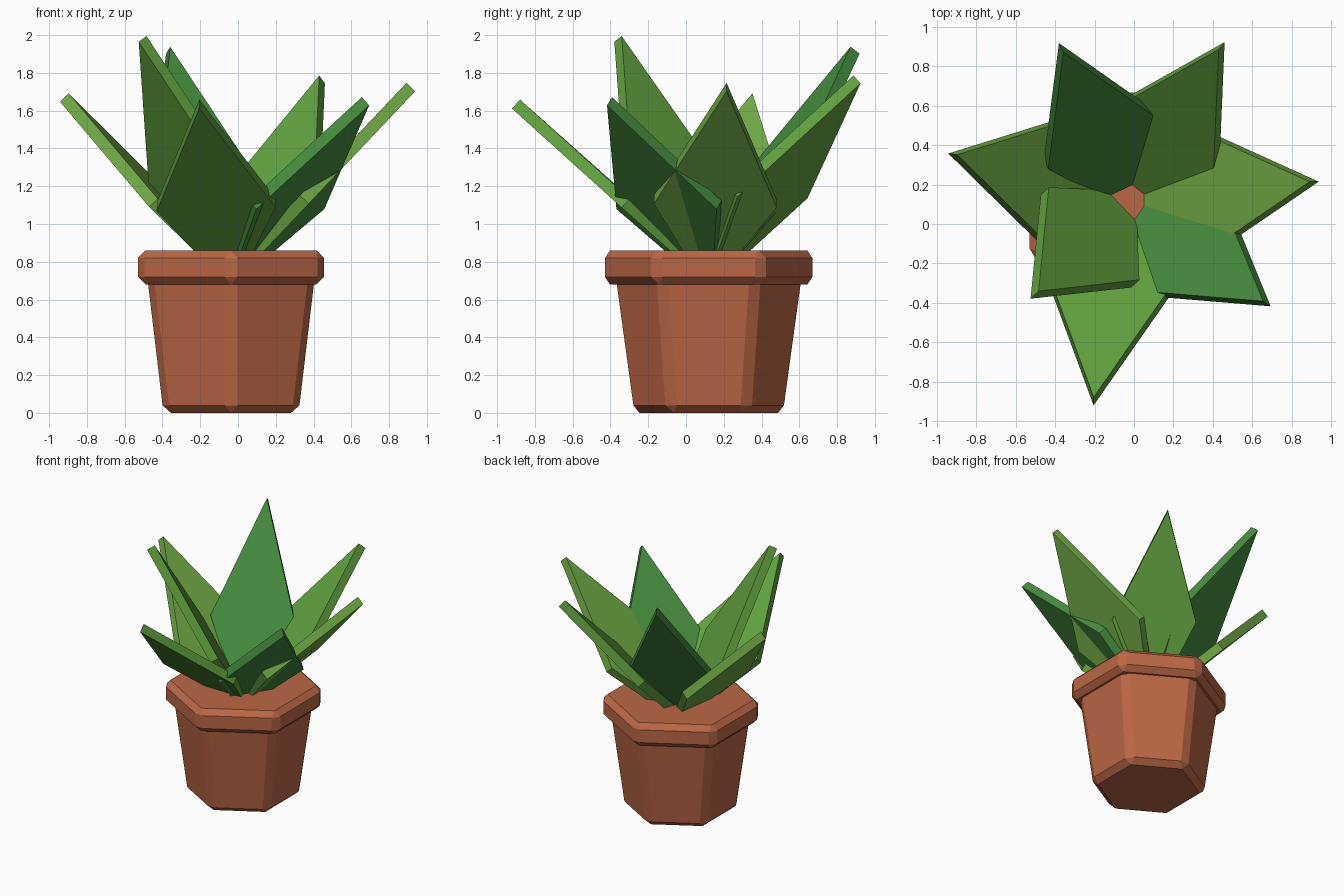
import bpy, bmesh
from math import sin, cos, tau
from mathutils import Vector

if "Cube" in bpy.data.objects:
    bpy.data.objects.remove(bpy.data.objects["Cube"])

CX, CY = -0.037, 0.12          # centre of the pot


def material(name, rgb):
    m = bpy.data.materials.new(name)
    m.diffuse_color = (*rgb, 1)
    m.use_nodes = True
    m.node_tree.nodes["Principled BSDF"].inputs["Base Color"].default_value = m.diffuse_color
    return m


def finish(name, bm, mat):
    bmesh.ops.recalc_face_normals(bm, faces=bm.faces[:])
    me = bpy.data.meshes.new(name)
    bm.to_mesh(me)
    bm.free()
    me.materials.append(mat)
    ob = bpy.data.objects.new(name, me)
    bpy.context.collection.objects.link(ob)
    return ob


def hex_block(name, r0, r1, z0, z1, mat):
    """Six-sided tapered block, corner towards the front, all edges chamfered."""
    bm = bmesh.new()
    rings = [[bm.verts.new((CX + r * sin(i * tau / 6), CY + r * cos(i * tau / 6), z))
              for i in range(6)] for r, z in ((r0, z0), (r1, z1))]
    low, top = rings
    bm.faces.new(low)
    bm.faces.new(top)
    for i in range(6):
        j = (i + 1) % 6
        bm.faces.new((low[i], low[j], top[j], top[i]))
    bmesh.ops.bevel(bm, geom=bm.edges[:], offset=0.04, offset_type='OFFSET',
                    segments=1, profile=0.5, affect='EDGES')
    return finish(name, bm, mat)


def leaf(name, tip, left, right, mat, thick=0.064):
    """Flat kite-shaped slab from the pot centre out to the tip."""
    base = Vector((CX, CY, 0.72))
    tip, left, right = Vector(tip), Vector(left), Vector(right)
    axis = (tip - base).normalized()
    side = right - left
    n = axis.cross(side).normalized()
    s = n.cross(axis).normalized() * 0.04
    flat = lambda p: p - n * (p - base).dot(n)
    outline = [base - s, flat(left), tip, flat(right), base + s]
    bm = bmesh.new()
    a = [bm.verts.new(p + n * thick / 2) for p in outline]
    b = [bm.verts.new(p - n * thick / 2) for p in outline]
    bm.faces.new(a)
    bm.faces.new(b[::-1])
    for i in range(5):
        j = (i + 1) % 5
        bm.faces.new((a[i], b[i], b[j], a[j]))
    return finish(name, bm, mat)


clay = material("clay", (0.50, 0.135, 0.06))
deep = material("deep_green", (0.06, 0.26, 0.048))
mid = material("mid_green", (0.12, 0.36, 0.05))
light = material("light_green", (0.16, 0.40, 0.06))

# Pot
hex_block("pot_body", 0.413, 0.516, 0.0, 0.75, clay)
hex_block("pot_rim", 0.569, 0.569, 0.68, 0.86, clay)

# Leaves: tip, then the two widest corners
leaves = [
    ((-0.37, 0.895, 1.92), (-0.45, 0.31, 1.20), (0.10, 0.57, 1.20), deep),
    ((0.445, 0.905, 1.765), (-0.04, 0.64, 1.14), (0.43, 0.27, 1.15), mid),
    ((0.915, 0.215, 1.725), (0.34, 0.48, 1.10), (0.36, -0.17, 1.12), light),
    ((0.675, -0.405, 1.65), (0.43, 0.18, 1.11), (0.07, -0.35, 1.11), deep),
    ((-0.205, -0.90, 1.635), (0.20, -0.32, 1.11), (-0.43, -0.29, 1.09), mid),
    ((-0.505, -0.36, 1.98), (0.01, -0.30, 1.21), (-0.45, 0.17, 1.23), mid),
    ((-0.92, 0.355, 1.67), (-0.45, -0.11, 1.11), (-0.36, 0.53, 1.11), light),
]
for i, (t, l, r, m) in enumerate(leaves, 1):
    leaf(f"leaf_{i}", t, l, r, m)
